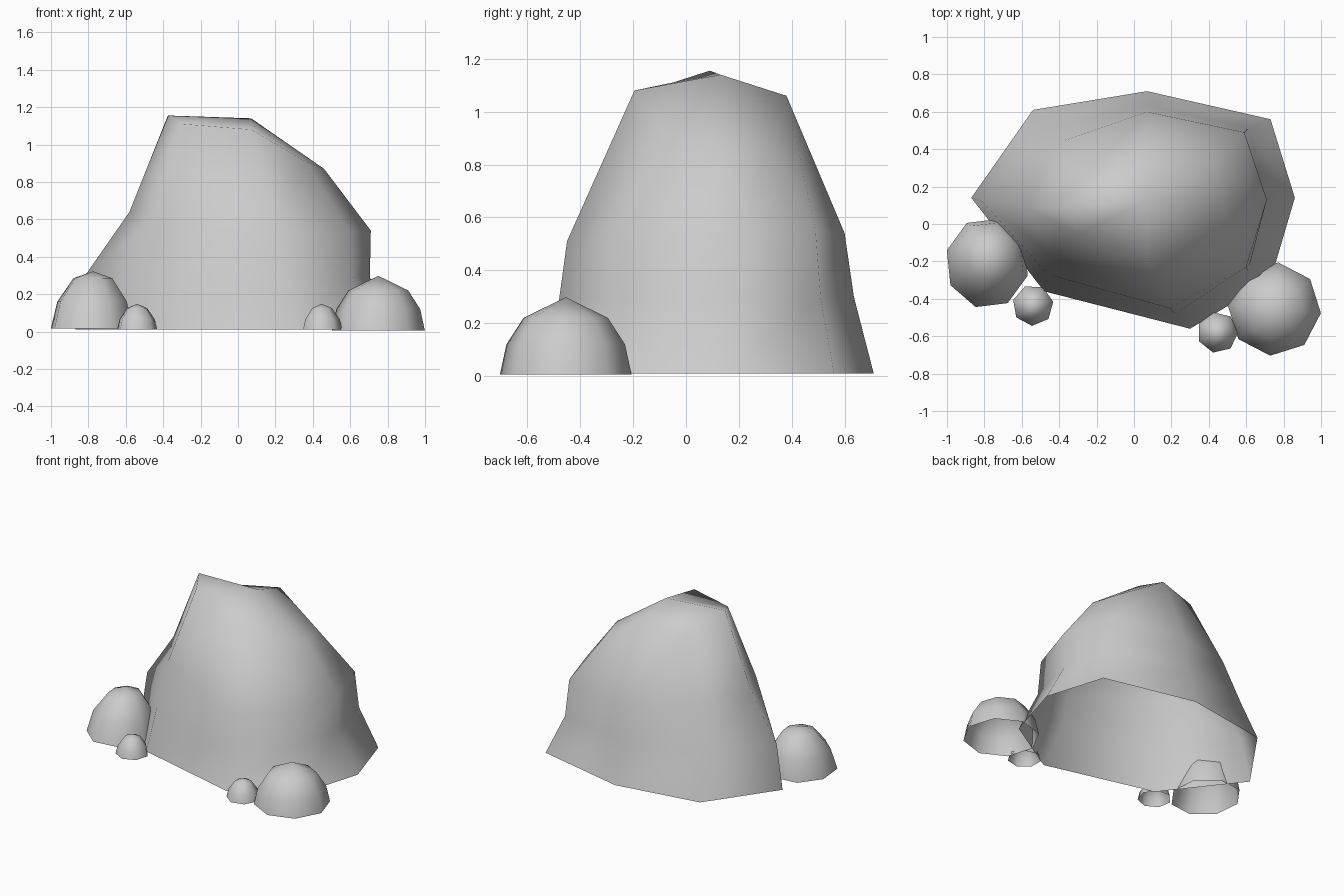
import bpy
import math

if "Cube" in bpy.data.objects:
    bpy.data.objects.remove(bpy.data.objects["Cube"])


def loft(name, rings, top):
    """Skin equal-sized rings upward and close them with a fan to the top point; the underside stays open."""
    n = len(rings[0])
    verts = [p for ring in rings for p in ring] + [top]
    faces = []
    for k in range(len(rings) - 1):
        for i in range(n):
            j = (i + 1) % n
            faces.append((k * n + i, k * n + j, (k + 1) * n + j, (k + 1) * n + i))
    last = (len(rings) - 1) * n
    faces += [(last + i, last + (i + 1) % n, len(verts) - 1) for i in range(n)]
    mesh = bpy.data.meshes.new(name)
    mesh.from_pydata(verts, [], faces)
    mesh.shade_smooth()
    obj = bpy.data.objects.new(name, mesh)
    bpy.context.collection.objects.link(obj)
    return obj


def boulder(name, centre, size, sides, turn, profile, lean=(0, 0)):
    """Low-poly dome: profile is (radius factor, height), lean shifts the upper rings."""
    cx, cy = centre
    height = profile[-1][1]
    rings = []
    for f, z in profile[:-1]:
        t = z / height
        ring = []
        for i in range(sides):
            a = math.radians(turn) + math.tau * i / sides
            ring.append((cx + lean[0] * t + size[0] * f * math.cos(a),
                         cy + lean[1] * t + size[1] * f * math.sin(a), z))
        rings.append(ring)
    return loft(name, rings, (cx + lean[0], cy + lean[1], height))


# Main rock: rings run right, back right, back, back left, left, front left, front, front right
base = [(.86, .14, .01), (.73, .56, .01), (.07, .71, .01), (-.54, .61, .01),
        (-.87, .14, .01), (-.48, -.36, .01), (.30, -.56, .01), (.73, -.30, .01)]
lower = [(.705, .13, .29), (.61, .51, .29), (.07, .635, .30), (-.48, .51, .30),
         (-.81, .12, .31), (-.46, -.27, .30), (.22, -.48, .29), (.61, -.25, .29)]
middle = [(.71, .13, .54), (.59, .49, .55), (.07, .60, .54), (-.39, .44, .60),
          (-.58, .09, .64), (-.44, -.17, .60), (.19, -.45, .51), (.60, -.23, .53)]
upper = [(.46, .13, .87), (.41, .33, .86), (.07, .38, 1.06), (-.22, .31, 1.03),
         (-.375, .09, 1.155), (-.30, -.05, 1.11), (.07, -.195, 1.08), (.36, -.08, .91)]
loft("main_rock", [base, lower, middle, upper], (.07, .13, 1.14))

# Side boulders
boulder("left_boulder", (-.785, -.21), (.225, .245), 8, -16,
        [(1, .015), (.86, .16), (.48, .285), (0, .322)], (.01, .03))
boulder("right_boulder", (.75, -.455), (.25, .25), 8, -5,
        [(1, .005), (.9, .12), (.64, .22), (0, .298)])

# Small stones
small = [(1, .01), (.88, .065), (.5, .125), (0, .148)]
boulder("left_stone", (-.54, -.435), (.11, .11), 7, 10, small)
boulder("right_stone", (.447, -.58), (.11, .11), 7, 0, small)
